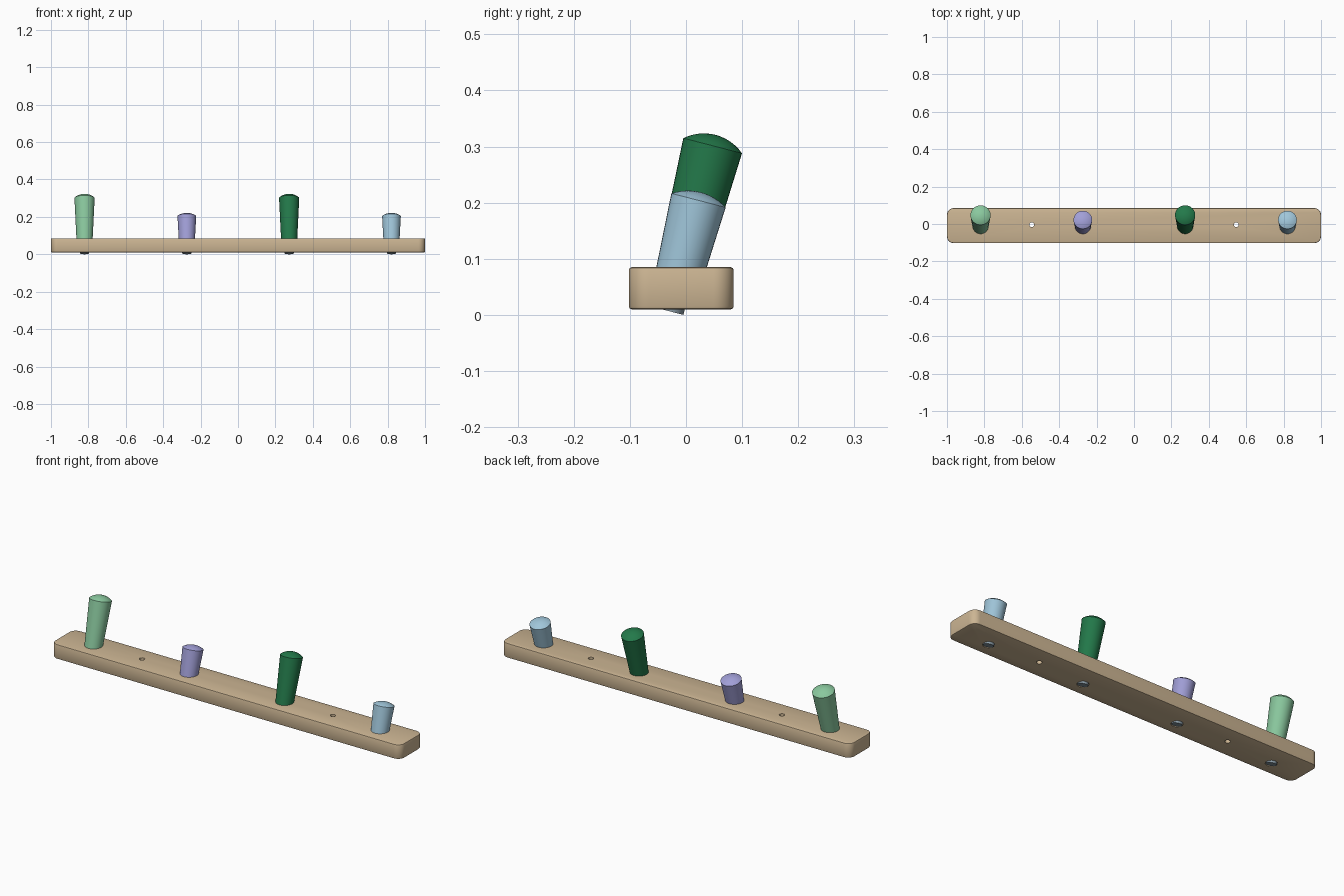
import bpy, bmesh, math
from mathutils import Matrix, Vector

cube = bpy.data.objects.get("Cube")
if cube:
    bpy.data.objects.remove(cube, do_unlink=True)

TILT = math.radians(14.5)
SPACING = 0.547
TOP, BOTTOM = 0.085, 0.01


def material(name, rgb):
    """Flat material from an sRGB colour, stored as linear."""
    lin = [((c / 255 + 0.055) / 1.055) ** 2.4 for c in rgb] + [1]
    m = bpy.data.materials.new(name)
    m.use_nodes = True
    m.diffuse_color = lin
    m.node_tree.nodes["Principled BSDF"].inputs["Base Color"].default_value = lin
    return m


def finish(name, bm, mat=None, smooth=True):
    bmesh.ops.recalc_face_normals(bm, faces=bm.faces)
    me = bpy.data.meshes.new(name)
    bm.to_mesh(me)
    bm.free()
    ob = bpy.data.objects.new(name, me)
    bpy.context.collection.objects.link(ob)
    if mat:
        me.materials.append(mat)
    if smooth:
        shade(ob)
    return ob


def shade(ob):
    bpy.ops.object.select_all(action='DESELECT')
    ob.select_set(True)
    bpy.context.view_layer.objects.active = ob
    bpy.ops.object.shade_smooth_by_angle(angle=math.radians(30))


def lathe(profile, sides=32):
    """Revolve (radius, height) points; the ends are closed."""
    bm = bmesh.new()
    rings = []
    for r, z in profile:
        rings.append([bm.verts.new((r * math.cos(a), r * math.sin(a), z))
                      for a in (2 * math.pi * i / sides for i in range(sides))])
    for lo, hi in zip(rings, rings[1:]):
        for i in range(sides):
            j = (i + 1) % sides
            bm.faces.new((lo[i], lo[j], hi[j], hi[i]))
    bm.faces.new(rings[0][::-1])
    bm.faces.new(rings[-1])
    return bm


def tilted(x):
    """Frame on the board's top with z along the leaning peg axis."""
    return Matrix.Translation((x, -0.0085, TOP)) @ Matrix.Rotation(-TILT, 4, 'X')


wood = material("wood", (204, 181, 147))
steel = material("steel", (140, 157, 168))
mint = material("mint green", (138, 200, 158))
lavender = material("lavender", (161, 159, 215))
green = material("dark green", (35, 121, 74))
blue = material("light blue", (160, 198, 218))

# Board with rounded corners and eased top and bottom edges
bm = bmesh.new()
bmesh.ops.create_cube(bm, size=1)
bmesh.ops.transform(bm, verts=bm.verts, matrix=Matrix.Translation(
    (0, -0.0085, (TOP + BOTTOM) / 2)) @ Matrix.Diagonal((2, 0.187, TOP - BOTTOM, 1)))
upright = [e for e in bm.edges if abs(e.verts[0].co.z - e.verts[1].co.z) > 0.01]
bmesh.ops.bevel(bm, geom=upright, offset=0.036, segments=8, profile=0.5, affect='EDGES')
rims = [e for e in bm.edges if abs(e.verts[0].co.z - e.verts[1].co.z) < 0.001]
bmesh.ops.bevel(bm, geom=rims, offset=0.005, segments=2, profile=0.5, affect='EDGES')
board = finish("board", bm, wood, smooth=False)


def cut(name, bm):
    cutter = finish(name, bm, smooth=False)
    mod = board.modifiers.new(name, 'BOOLEAN')
    mod.operation = 'DIFFERENCE'
    mod.solver = 'EXACT'
    mod.object = cutter
    bpy.context.view_layer.objects.active = board
    bpy.ops.object.modifier_apply(modifier=name)
    bpy.data.objects.remove(cutter, do_unlink=True)


# Two mounting holes through the board
for x in (-SPACING, SPACING):
    bm = lathe([(0.013, -0.05), (0.013, 0.15)], 24)
    bmesh.ops.translate(bm, verts=bm.verts, vec=Vector((x, -0.004, 0)))
    cut("mounting_hole", bm)

# Leaning pegs with domed tops, each held by a screw from below
HEAD = -0.0813
pegs = [("tall_peg_right", -1.5, mint, 0.2236, 0.054, 0.02),
        ("short_peg_right", -0.5, lavender, 0.123, 0.05, 0.015),
        ("tall_peg_left", 0.5, green, 0.2236, 0.054, 0.02),
        ("short_peg_left", 1.5, blue, 0.123, 0.05, 0.015)]
for name, step, mat, length, radius, dome in pegs:
    frame = tilted(step * SPACING)

    bm = lathe([(0.027, HEAD - 0.02), (0.027, HEAD + 0.012)])
    bm.transform(frame)
    cut("screw_recess", bm)

    # Spherical cap over the flared shaft
    sphere = (radius ** 2 + dome ** 2) / (2 * dome)
    half = math.asin(radius / sphere)
    cap = [(sphere * math.sin(half * k / 6),
            length + dome - sphere * (1 - math.cos(half * k / 6)))
           for k in (6, 5, 4, 3, 2, 1, 0.2)]
    bm = lathe([(0.042, -0.03)] + cap)
    bm.transform(frame)
    finish(name, bm, mat)

    bm = lathe([(0.025, HEAD), (0.025, HEAD + 0.013)])
    bm.transform(frame)
    finish(name + "_screw", bm, steel)

shade(board)
